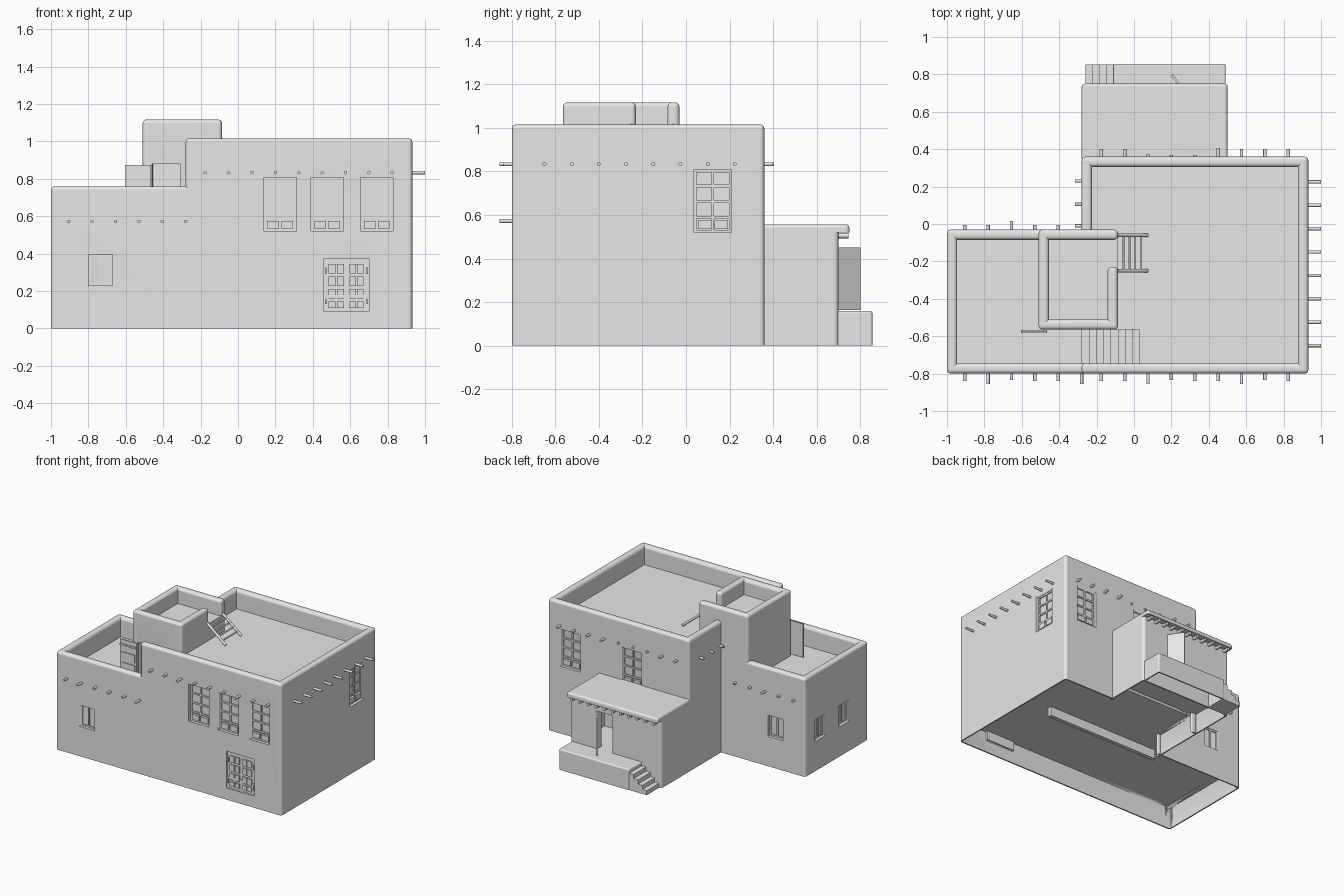
import bpy, bmesh, math
from mathutils import Vector, Matrix

old = bpy.data.objects.get("Cube")
if old:
    bpy.data.objects.remove(old, do_unlink=True)

plaster = bpy.data.materials.new("light grey plaster")
plaster.use_nodes = True
plaster.diffuse_color = (0.8, 0.8, 0.8, 1)
plaster.node_tree.nodes["Principled BSDF"].inputs["Base Color"].default_value = (0.8, 0.8, 0.8, 1)


def smooth(ob):
    """Round edges shade smoothly while large faces stay flat."""
    ob.data.shade_smooth()
    ob.data.set_sharp_from_angle(angle=math.radians(35))
    ob.modifiers.new("flat faces", 'WEIGHTED_NORMAL').keep_sharp = True


def finish(name, bm):
    me = bpy.data.meshes.new(name)
    bm.to_mesh(me)
    bm.free()
    me.materials.append(plaster)
    ob = bpy.data.objects.new(name, me)
    bpy.context.collection.objects.link(ob)
    smooth(ob)
    return ob


def boxes(name, spans, bevel=0):
    """Boxes given as (x0, x1, y0, y1, z0, z1); all but the bottom edges can be rounded."""
    bm = bmesh.new()
    for x0, x1, y0, y1, z0, z1 in spans:
        mat = Matrix.Translation(((x0 + x1) / 2, (y0 + y1) / 2, (z0 + z1) / 2))
        mat = mat @ Matrix.Diagonal((abs(x1 - x0), abs(y1 - y0), abs(z1 - z0), 1))
        bmesh.ops.create_cube(bm, size=1, matrix=mat)
    if bevel:
        low = min(v.co.z for v in bm.verts) + 0.001
        edges = [e for e in bm.edges if max(v.co.z for v in e.verts) > low]
        bmesh.ops.bevel(bm, geom=edges, offset=bevel, segments=3, profile=0.5, affect='EDGES')
    return finish(name, bm)


def poles(name, ends, radius):
    bm = bmesh.new()
    for a, b in ends:
        a, b = Vector(a), Vector(b)
        d = b - a
        mat = Matrix.Translation((a + b) / 2) @ d.to_track_quat('Z', 'Y').to_matrix().to_4x4()
        bmesh.ops.create_cone(bm, cap_ends=True, segments=16, radius1=radius,
                              radius2=radius, depth=d.length, matrix=mat)
    return finish(name, bm)


def cut(ob, spans):
    for span in spans:
        cutter = boxes("cutter", [span])
        cutter.hide_render = True
        ob.modifiers.clear()
        mod = ob.modifiers.new("opening", 'BOOLEAN')
        mod.operation, mod.solver, mod.object = 'DIFFERENCE', 'EXACT', cutter
        dg = bpy.context.evaluated_depsgraph_get()
        me = bpy.data.meshes.new_from_object(ob.evaluated_get(dg))
        ob.modifiers.clear()
        ob.data = me
        bpy.data.objects.remove(cutter, do_unlink=True)
    smooth(ob)


def on_face(face, u0, u1, z0, z1, d0, d1):
    """A box on a wall face: u runs along the wall, d is the distance outward."""
    axis, sign, plane = face
    a, b = sorted((plane + sign * d0, plane + sign * d1))
    return (a, b, u0, u1, z0, z1) if axis == 'x' else (u0, u1, a, b, z0, z1)


XR = 0.932
FRONT, RIGHT, BACK = ('y', -1, -0.8), ('x', 1, XR), ('y', 1, 0.36)
LEFT, LOW_BACK, TOWER = ('x', -1, -1), ('y', 1, -0.03), ('y', -1, -0.565)
DEEP = -0.03

# Walls, each with a rounded top that forms the parapet; below the floor they are thin skins
T, R, FLOOR = 0.055, 0.02, 0.16
TALL, LOW, TOP = 1.016, 0.76, 1.117
UNDER_MAIN = (-0.27, XR - 0.01, -0.79, 0.35, -0.1, FLOOR)
UNDER_LOW = (-0.99, 0.5, -0.79, -0.04, -0.1, FLOOR)
UNDER_PORCH = (-0.27, 0.49, 0.2, 0.69, -0.1, FLOOR)


def wall(name, x0, x1, y0, y1, z1, z0=0):
    return boxes(name, [(x0, x1, y0, y1, z0, z1)], R)


main_front = wall("main_front_wall", -0.28, XR, -0.8, -0.8 + T, TALL)
main_right = wall("main_right_wall", XR - T, XR, -0.8, 0.36, TALL)
main_back = wall("main_back_wall", -0.28, XR, 0.36 - T, 0.36, TALL)
main_left = wall("main_left_wall", -0.28, -0.28 + T, -0.08, 0.36, TALL)
low_front = wall("low_front_wall", -1, -0.2, -0.8, -0.8 + T, LOW)
low_left = wall("low_left_wall", -1, -1 + T, -0.8, -0.03, LOW)
low_back = wall("low_back_wall", -1, -0.24, -0.03 - T, -0.03, LOW)

# Roof tower with a gap beside the ladder
XT = -0.086
tower_front = wall("tower_front_wall", -0.51, XT, -0.565, -0.51, TOP, 0.58)
wall("tower_left_wall", -0.51, -0.455, -0.565, -0.03, TOP, 0.58)
wall("tower_back_wall", -0.51, XT, -0.085, -0.03, TOP, 0.58)
wall("tower_right_wall", XT - T, XT, -0.565, -0.23, TOP, 0.58)
boxes("tower_floor", [(-0.48, -0.1, -0.54, -0.05, 0.96, 1.0),
                      (-0.14, XT, -0.26, -0.05, 0.6, 1.0)])

# Roofs and ground floor
boxes("main_roof", [(-0.1, 0.9, -0.565, 0.33, 0.6, 0.87), (0.03, 0.9, -0.77, -0.55, 0.6, 0.87),
                    (-0.25, -0.09, -0.06, 0.33, 0.6, 0.87)])
boxes("low_roof", [(-0.98, 0.04, -0.78, -0.05, 0.56, 0.61)])
boxes("ground_floor", [(-0.27, XR - 0.01, -0.79, 0.35, FLOOR, FLOOR + 0.02),
                       (-0.99, -0.26, -0.79, -0.04, FLOOR, FLOOR + 0.02),
                       (-0.27, 0.49, 0.34, 0.69, FLOOR - 0.005, FLOOR)])
boxes("floor_beam", [(-0.38, 0.58, -0.25, -0.22, 0.09, FLOOR + 0.005)])

# Stairs between the two roofs
N = 8
run, rise = 0.31 / N, 0.26 / (N + 1)
boxes("roof_stairs", [(-0.28 + i * run, 0.035, -0.77, -0.55, 0.59, 0.61 + (i + 1) * rise)
                      for i in range(N)])

# Porch
porch_left = wall("porch_left_wall", -0.28, -0.28 + T, 0.33, 0.7, 0.553)
porch_right = wall("porch_right_wall", 0.5 - T, 0.5, 0.33, 0.7, 0.553)
porch_back = wall("porch_back_wall", -0.28, 0.5, 0.7 - T, 0.7, 0.548)
boxes("porch_roof", [(-0.28, 0.5, 0.34, 0.75, 0.52, 0.557)], 0.016)
poles("porch_beams", [((-0.24 + i * 0.07, 0.66, 0.505), (-0.24 + i * 0.07, 0.747, 0.505))
                      for i in range(11)], 0.012)
door = boxes("porch_door", [(0, 0.125, -0.006, 0.006, FLOOR + 0.003, 0.45)])
door.location = (0.275, 0.695, 0)
door.rotation_euler.z = math.radians(125)

# Entrance platform, hollow underneath, with steps down at one end
platform = boxes("entrance_platform", [(-0.11, 0.49, 0.68, 0.856, 0, FLOOR)], 0.01)
cut(platform, [(-0.1, 0.48, 0.6, 0.846, -0.1, FLOOR - 0.01)])
boxes("entrance_steps", [(-0.11 - (i + 1) * 0.0375, -0.1, 0.69, 0.852, 0, 0.13 - i * 0.032)
                         for i in range(4)])


# Windows and doors: recess in the wall, then frame, bars and panels
def window(name, face, u0, u1, z0, z1, bars=(), panels=False):
    mid, w, d = (u0 + u1) / 2, 0.012, -0.022
    parts = [on_face(face, a, a + w, z0, z1, DEEP, d) for a in (u0, mid - w / 2, u1 - w)]
    parts += [on_face(face, u0, u1, a, a + w, DEEP, d) for a in (z0, z1 - w, *bars)]
    if panels:
        parts += [on_face(face, a, a + 0.062, z0 + 0.015, z0 + 0.055, DEEP, -0.012)
                  for a in (u0 + 0.018, mid + 0.007)]
    boxes(name, parts)
    return on_face(face, u0, u1, z0, z1, DEEP, 0.05)


def tall_window(face, u):
    return window("tall_window", face, u, u + 0.174, 0.52, 0.808, (0.584, 0.655, 0.727), True)


def small_window(face, u):
    return window("small_window", face, u, u + 0.13, 0.23, 0.395)


def paned_shutters(face, u0, u1, z0, z1):
    parts = [on_face(face, u0, u1, z0, z1, DEEP, -0.014)]
    for u in (0.485, 0.53, 0.595, 0.635):
        for z, h in ((0.11, 0.035), (0.16, 0.05), (0.228, 0.05), (0.295, 0.05)):
            parts.append(on_face(face, u, u + 0.036, z, z + h, DEEP, -0.004))
    for u in (u0 + 0.006, u1 - 0.012):
        for z in (0.13, 0.29):
            parts.append(on_face(face, u, u + 0.006, z, z + 0.035, DEEP, -0.002))
    boxes("paned_shutters", parts)
    return on_face(face, u0, u1, z0, z1, DEEP, 0.05)


cut(main_front, [tall_window(FRONT, a) for a in (0.138, 0.39, 0.655)]
    + [paned_shutters(FRONT, 0.46, 0.7, 0.09, 0.375), UNDER_MAIN, UNDER_LOW])
cut(main_right, [tall_window(RIGHT, 0.036), UNDER_MAIN])
cut(main_back, [tall_window(BACK, a) for a in (0.13, 0.65)] + [UNDER_MAIN, UNDER_PORCH])
cut(main_left, [UNDER_MAIN])
cut(low_front, [small_window(FRONT, -0.8), UNDER_LOW])
cut(low_back, [small_window(LOW_BACK, -0.81), UNDER_LOW])
cut(low_left, [small_window(LEFT, a) for a in (-0.57, -0.28)] + [UNDER_LOW])
for side in (porch_left, porch_right):
    cut(side, [UNDER_PORCH])
cut(porch_back, [(0.14, 0.27, 0.6, 0.75, FLOOR, 0.45), UNDER_PORCH])

# Roof door standing open beside its doorway
cut(tower_front, [on_face(TOWER, -0.46, -0.31, 0.59, 0.88, -0.045, 0.05)])
boxes("roof_door", [(-0.605, -0.465, -0.576, -0.568, 0.615, 0.875)]
      + [(-0.59, -0.48, -0.582, -0.57, z, z + 0.065) for z in (0.635, 0.715)]
      + [(-0.605, -0.465, -0.584, -0.57, 0.83, 0.843)])

# Roof beam ends sticking out of the walls
HI, LO = 0.833, 0.572
xs_hi = [-0.175 + 0.125 * i for i in range(9)]
xs_lo = [-0.905 + 0.125 * i for i in range(6)]
front_out = (0.04, 0.04, 0.056, 0.035)
back_out = (0.04, 0.04, 0.015, 0.01, 0.01, 0.045, 0.04, 0.04, 0.04)
low_out = (0.025, 0.025, 0.045, 0.025, 0.025)
ends = [((x, -0.77, HI), (x, -0.8 - front_out[i % 4], HI)) for i, x in enumerate(xs_hi)]
ends += [((x, -0.77, LO), (x, -0.8 - front_out[(i + 1) % 4], LO)) for i, x in enumerate(xs_lo)]
ends += [((x, 0.33, HI), (x, 0.36 + d, HI)) for x, d in zip(xs_hi, back_out)]
ends += [((x, -0.06, LO), (x, -0.03 + d, LO)) for x, d in zip(xs_lo, low_out)]
ends += [((0.9, -0.65 + 0.125 * i, HI), (1, -0.65 + 0.125 * i, HI)) for i in range(8)]
ends += [((-0.25, y, HI), (-0.315, y, HI)) for y in (-0.01, 0.105, 0.23)]
poles("roof_beam_ends", ends, 0.009)

# Ladder from the main roof up to the tower
top, foot = Vector((-0.09, 0, 1.01)), Vector((0.07, 0, 0.88))
near, far = Vector((0, -0.25, 0)), Vector((0, -0.06, 0))
poles("ladder_rails", [(top + s, foot + s) for s in (near, far)], 0.01)
poles("ladder_rungs", [(top.lerp(foot, t) + near, top.lerp(foot, t) + far)
                       for t in (0.2, 0.4, 0.6, 0.8)], 0.006)
